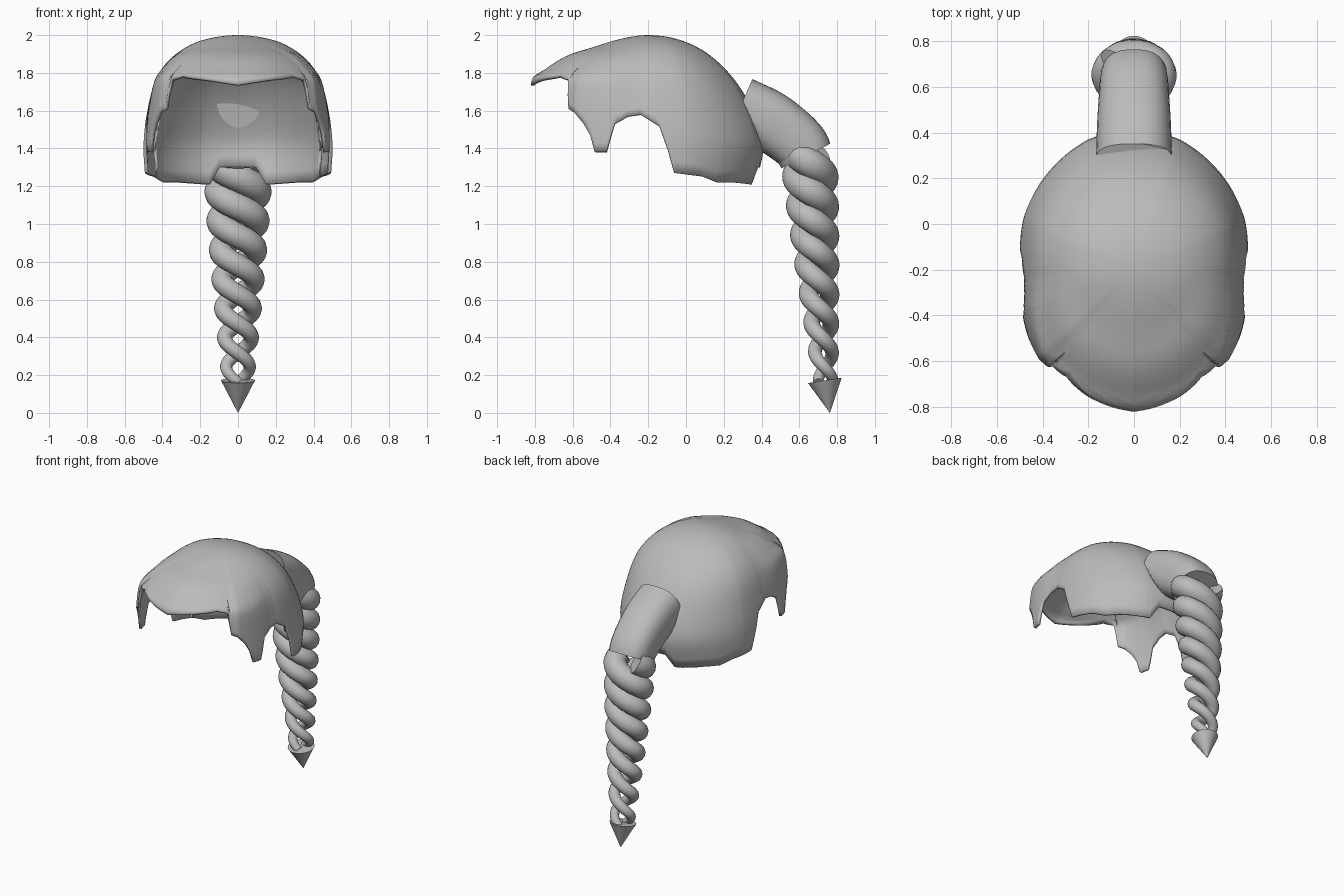
import bpy, bmesh, math
from mathutils import Vector

if "Cube" in bpy.data.objects:
    bpy.data.objects.remove(bpy.data.objects["Cube"])

grey = bpy.data.materials.new("hair grey")
grey.diffuse_color = (0.5, 0.5, 0.5, 1)
grey.use_nodes = True
grey.node_tree.nodes["Principled BSDF"].inputs["Base Color"].default_value = grey.diffuse_color


def finish(name, bm, angle=40):
    bmesh.ops.recalc_face_normals(bm, faces=bm.faces)
    mesh = bpy.data.meshes.new(name)
    bm.to_mesh(mesh)
    bm.free()
    ob = bpy.data.objects.new(name, mesh)
    bpy.context.collection.objects.link(ob)
    mesh.materials.append(grey)
    bpy.ops.object.select_all(action='DESELECT')
    bpy.context.view_layer.objects.active = ob
    ob.select_set(True)
    bpy.ops.object.shade_smooth_by_angle(angle=math.radians(angle))
    return ob


def lerp_table(table, x):
    """Linear interpolation in a sorted list of (key, value...) rows."""
    if x <= table[0][0]:
        return table[0][1:]
    for a, b in zip(table, table[1:]):
        if x <= b[0]:
            f = (x - a[0]) / max(b[0] - a[0], 1e-9)
            return [p + (q - p) * f for p, q in zip(a[1:], b[1:])]
    return table[-1][1:]


def spline(pts, steps):
    """Catmull-Rom resampling of tuples."""
    vs = [Vector(p) for p in pts]
    vs = [2 * vs[0] - vs[1]] + vs + [2 * vs[-1] - vs[-2]]
    out = []
    for i in range(1, len(vs) - 2):
        a, b, c, d = vs[i - 1:i + 3]
        for k in range(steps):
            t = k / steps
            out.append(0.5 * (2 * b + (c - a) * t + (2 * a - 5 * b + 4 * c - d) * t * t
                              + (3 * b - a - 3 * c + d) * t ** 3))
    return out + [vs[-2]]


def sweep(name, path, radii, n=16, power=2.0, angle=40):
    """Closed tube along a path; power above 2 squares the section."""
    bm = bmesh.new()
    rings = []
    for i, p in enumerate(path):
        tan = (path[min(i + 1, len(path) - 1)] - path[max(i - 1, 0)]).normalized()
        side = Vector((1, 0, 0))
        side = (side - tan * side.dot(tan)).normalized()
        up = side.cross(tan)
        ring = []
        for k in range(n):
            c, s = math.cos(2 * math.pi * k / n), math.sin(2 * math.pi * k / n)
            q = (abs(c) ** power + abs(s) ** power) ** (-1 / power)
            ring.append(bm.verts.new(p + (side * c + up * s) * q * radii[i]))
        rings.append(ring)
    for a, b in zip(rings, rings[1:]):
        for k in range(n):
            bm.faces.new((a[k], a[(k + 1) % n], b[(k + 1) % n], b[k]))
    bm.faces.new(rings[0])
    bm.faces.new(rings[-1])
    return finish(name, bm, angle)


# Hair cap: half outline as x, y and height of the ragged lower edge
CY = -0.2
rim = [(0, -.82, 1.735), (.2, -.765, 1.77), (.31, -.69, 1.79), (.365, -.635, 1.765),
       (.38, -.62, 1.61), (.415, -.59, 1.59), (.44, -.54, 1.53), (.455, -.505, 1.47),
       (.463, -.48, 1.38), (.48, -.42, 1.38), (.488, -.38, 1.53), (.495, -.31, 1.57),
       (.5, -.24, 1.58), (.502, -.14, 1.52), (.5, -.095, 1.39), (.497, -.06, 1.27),
       (.485, .02, 1.26), (.455, .1, 1.25), (.41, .18, 1.22), (.34, .265, 1.22),
       (.2, .37, 1.21), (.16, .385, 1.21), (.1, .4, 1.3), (0, .41, 1.3)]
outline = [(math.atan2(x, CY - y), math.hypot(x, y - CY), z) for x, y, z in rim]

# Meridian profiles: depth below crown against share of the outline radius
front = [(0, 0), (.015, .2), (.06, .45), (.105, .68), (.185, .89), (.25, 1), (.6, 1.02), (.8, 1)]
side = [(0, 0), (.012, .25), (.04, .45), (.12, .7), (.24, .87), (.45, .97), (.6, 1), (.8, .99)]
back = [(0, 0), (.013, .2), (.05, .38), (.1, .52), (.2, .7), (.33, .85), (.5, .97), (.61, 1),
        (.8, .93)]


def profile(rows):
    return [tuple(v) for v in spline([(math.sqrt(d), r, 0) for d, r in rows], 6)]


front, side, back = profile(front), profile(side), profile(back)

bm = bmesh.new()
crown = bm.verts.new((0, CY, 2))
angles = sorted({math.pi * k / 70 for k in range(71)} | {row[0] for row in outline[1:-1]})
angles = [(a, 1) for a in angles] + [(a, -1) for a in reversed(angles[1:-1])]
columns = []
for a, sx in angles:
    radius, low = lerp_table(outline, a)
    c = math.cos(a)
    mix = c * c * (3 - 2 * c) if c > 0 else c * c
    depth = math.sqrt(2 - low)
    col = []
    for k in range(1, 25):
        w = depth * k / 24
        ends = lerp_table(front if c > 0 else back, w)[0]
        r = radius * (ends * mix + lerp_table(side, w)[0] * (1 - mix))
        col.append(bm.verts.new((sx * r * math.sin(a), CY - r * c, 2 - w * w)))
    columns.append(col)
for i, a in enumerate(columns):
    b = columns[(i + 1) % len(columns)]
    bm.faces.new((crown, a[0], b[0]))
    for k in range(23):
        bm.faces.new((a[k], a[k + 1], b[k + 1], b[k]))
cap = finish("hair_cap", bm, 50)
shell = cap.modifiers.new("thickness", 'SOLIDIFY')
shell.thickness = 0.018
shell.offset = -1

# Bent tail sleeve leaving the back of the cap
keys = spline([(.285, 1.615, .166), (.43, 1.55, .162), (.54, 1.475, .155),
               (.605, 1.415, .15), (.635, 1.36, .145)], 6)
sleeve = sweep("tail_sleeve", [Vector((0, p.x, p.y)) for p in keys],
               [p.z for p in keys], 32, 2.6)
# Trim the buried end so it rests on the cap wall
for v in sleeve.data.vertices:
    if v.co.z < 1.74:
        r = .61 * lerp_table(back, math.sqrt(2 - v.co.z))[0]
        v.co.y = max(v.co.y, CY + math.sqrt(max(r * r - v.co.x ** 2, 0)) - .008)

# Two twisted strands, thinning downward
for index in range(2):
    path, radii = [], []
    for k in range(161):
        t = k / 160
        z = 1.36 - 1.2 * t
        turn = 2 * math.pi * (.24 - z) / .31 + math.pi * index
        off = .107 - .049 * t ** 1.4
        path.append(Vector((off * math.cos(turn), .65 + .09 * t + .68 * off * math.sin(turn), z)))
        radii.append(.081 - .053 * t ** 1.2)
    sweep("braid_strand_%d" % (index + 1), path, radii, 14)

# Pointed tip, slightly tilted
top, tip = Vector((0, .735, .172)), Vector((0, .762, 0))
sweep("braid_tip", [top, tip], [.09, .0005], 32)
